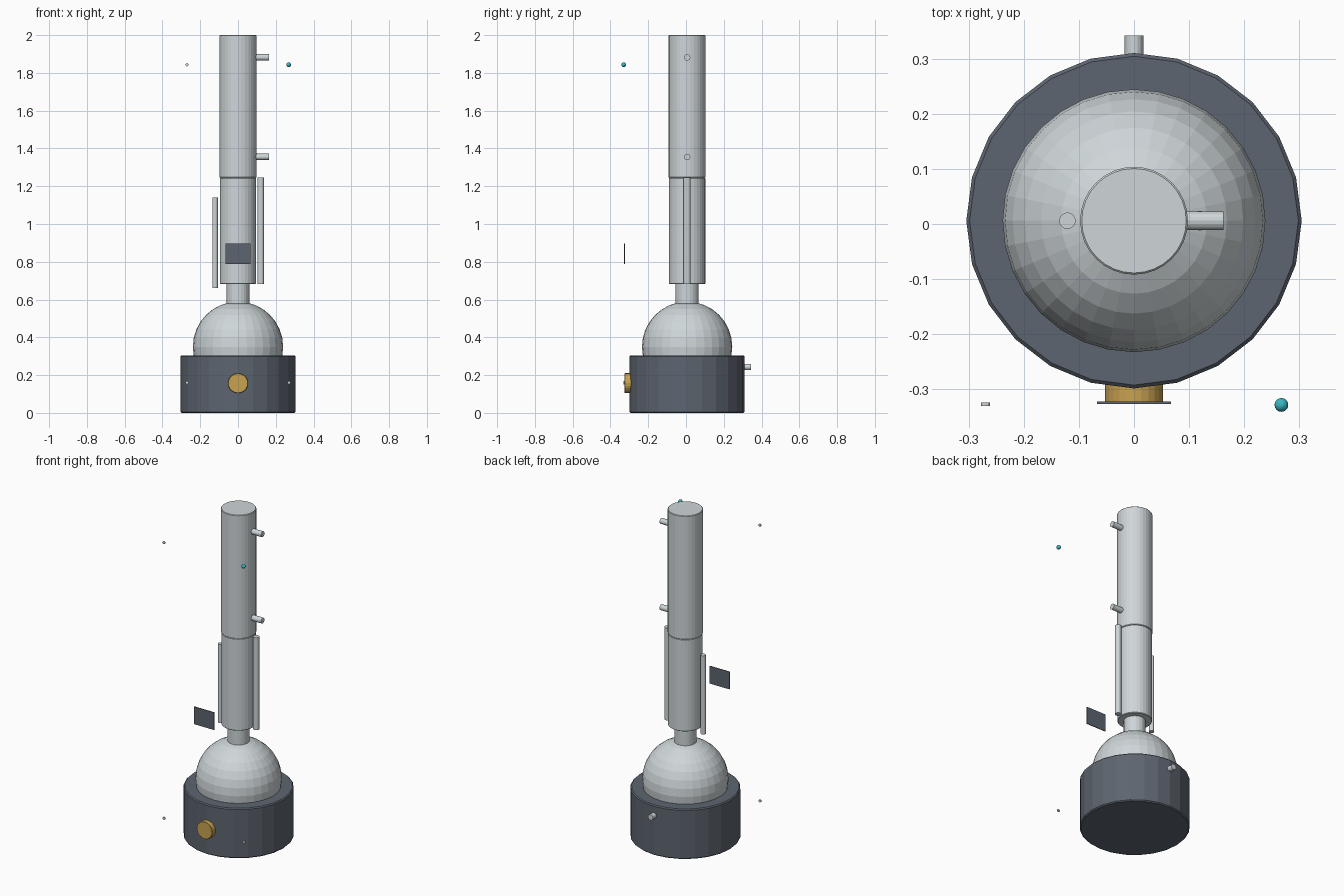
import bpy, math

if "Cube" in bpy.data.objects:
    bpy.data.objects.remove(bpy.data.objects["Cube"])

CY = 0.006  # depth of the main axis


def mat(name, rgb):
    m = bpy.data.materials.new(name)
    m.diffuse_color = (*rgb, 1)
    m.use_nodes = True
    m.node_tree.nodes["Principled BSDF"].inputs["Base Color"].default_value = m.diffuse_color
    return m


LIGHT = mat("light grey", (0.62, 0.67, 0.69))
DARK = mat("slate grey", (0.11, 0.13, 0.16))
GOLD = mat("brass", (0.58, 0.36, 0.08))
TEAL = mat("teal", (0.04, 0.47, 0.54))


def finish(name, m):
    o = bpy.context.object
    o.name = name
    o.data.materials.append(m)
    return o


def rod(name, a, b, r, m, sides=24, bevel=0.0):
    """Cylinder whose ends lie at a and b along one axis."""
    mid = [(p + q) / 2 for p, q in zip(a, b)]
    d = [abs(q - p) for p, q in zip(a, b)]
    axis = d.index(max(d))
    rot = [(0, math.pi / 2, 0), (math.pi / 2, 0, 0), (0, 0, 0)][axis]
    bpy.ops.mesh.primitive_cylinder_add(vertices=sides, radius=r, depth=d[axis],
                                        location=mid, rotation=rot)
    o = finish(name, m)
    if bevel:
        mod = o.modifiers.new("soft rim", 'BEVEL')
        mod.width, mod.segments = bevel, 1
        mod.limit_method, mod.angle_limit = 'ANGLE', math.radians(40)
    return o


def ball(name, loc, r, m, seg, rings):
    bpy.ops.mesh.primitive_uv_sphere_add(segments=seg, ring_count=rings, radius=r, location=loc)
    return finish(name, m)


def upright(name, x, z0, z1, r, m, sides, bevel=0.0):
    return rod(name, (x, CY, z0), (x, CY, z1), r, m, sides, bevel)


# Base drum, ball joint and neck
upright("base_drum", 0, 0, 0.305, 0.305, DARK, 24, 0.006)
ball("ball_joint", (0, CY, 0.35), 0.239, LIGHT, 32, 16)
upright("neck", 0, 0.56, 0.69, 0.061, LIGHT, 24)

# Main column in two sections
upright("lower_column", 0, 0.683, 1.245, 0.096, LIGHT, 32, 0.003)
upright("upper_column", 0, 1.245, 2.0, 0.098, LIGHT, 32, 0.003)

# Side pipes and pegs
upright("right_pipe", 0.12, 0.683, 1.247, 0.018, LIGHT, 16)
upright("left_pipe", -0.121, 0.66, 1.14, 0.015, LIGHT, 16)
for i, z in enumerate((1.355, 1.882)):
    rod(f"peg_{i}", (0.085, CY, z), (0.163, CY, z), 0.017, LIGHT, 16)

# Rear connector and front dial
rod("rear_connector", (0, 0.29, 0.243), (0, 0.343, 0.243), 0.017, LIGHT, 16)
rod("front_dial", (0, -0.325, 0.157), (0, -0.28, 0.157), 0.053, GOLD, 24, 0.002)

# Floating label plate
bpy.ops.mesh.primitive_cube_add(size=1, location=(0, -0.325, 0.842))
plate = finish("label_plate", DARK)
plate.scale = (0.134, 0.004, 0.107)

# Corner screws and indicator lamp
for i, (x, z) in enumerate(((-0.27, 0.16), (0.27, 0.16), (-0.27, 1.843))):
    rod(f"screw_{i}", (x, -0.331, z), (x, -0.325, z), 0.0085, LIGHT, 12)
ball("indicator_lamp", (0.268, -0.329, 1.843), 0.0125, TEAL, 16, 8)
